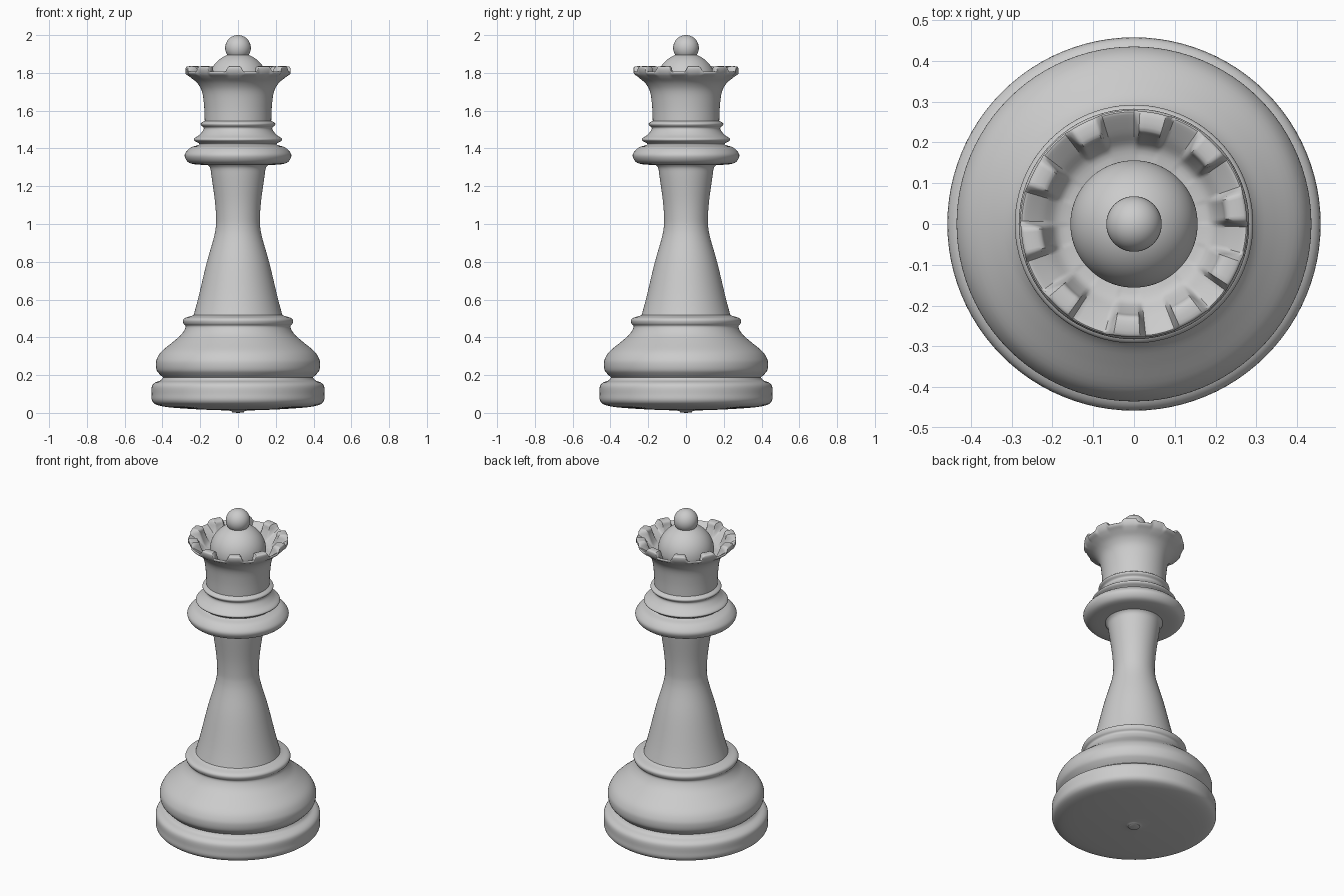
import bpy, math
from mathutils import Vector

if "Cube" in bpy.data.objects:
    bpy.data.objects.remove(bpy.data.objects["Cube"])


def smooth_profile(pts, steps=4):
    """Catmull-Rom curve through (radius, height) points."""
    p = [Vector(q) for q in pts]
    p = [p[0]] + p + [p[-1]]
    out = []
    for i in range(1, len(p) - 2):
        a, b, c, d = p[i - 1:i + 3]
        for k in range(steps):
            t = k / steps
            v = 0.5 * (2 * b + (c - a) * t + (2 * a - 5 * b + 4 * c - d) * t * t
                       + (3 * b - a - 3 * c + d) * t ** 3)
            out.append(Vector((max(v.x, 0.0005), max(v.y, 0))))
    return out + [p[-1]]


def lathe(name, pts, segs=96, alt=None, mask=None):
    """Spin a profile; where mask(angle) > 0 blend towards the alt profile."""
    prof = smooth_profile(pts)
    other = smooth_profile(alt) if alt else prof
    n = len(prof)
    verts, faces = [], []
    for s in range(segs):
        a = 2 * math.pi * s / segs
        m = mask(math.degrees(a)) if mask else 0
        for p, q in zip(prof, other):
            r, z = p.lerp(q, m)
            verts.append((r * math.cos(a), r * math.sin(a), z))
        t = (s + 1) % segs
        faces += [(s * n + i, t * n + i, t * n + i + 1, s * n + i + 1) for i in range(n - 1)]
    me = bpy.data.meshes.new(name)
    me.from_pydata(verts, [], faces)
    ob = bpy.data.objects.new(name, me)
    bpy.context.collection.objects.link(ob)
    finish(ob)
    return ob


def finish(ob):
    bpy.ops.object.select_all(action='DESELECT')
    ob.select_set(True)
    bpy.context.view_layer.objects.active = ob
    bpy.ops.object.shade_smooth_by_angle(angle=math.radians(40))


# Foot disc with a slightly domed underside
lathe("foot", [(0, 0), (0.03, 0.003), (0.05, 0.012), (0.2, 0.018), (0.36, 0.029),
               (0.43, 0.043), (0.455, 0.065), (0.457, 0.10), (0.456, 0.14),
               (0.44, 0.16), (0.41, 0.172), (0.397, 0.188)])

# Bulging base and the ring above it
lathe("base_bulge", [(0.397, 0.188), (0.415, 0.205), (0.43, 0.225), (0.435, 0.255),
                     (0.43, 0.285), (0.405, 0.325), (0.345, 0.375), (0.30, 0.415),
                     (0.277, 0.455), (0.288, 0.472), (0.292, 0.49), (0.28, 0.503),
                     (0.25, 0.512), (0.235, 0.518)])

# Waisted stem
lathe("stem", [(0.235, 0.518), (0.21, 0.61), (0.167, 0.79), (0.13, 0.92),
               (0.118, 0.98), (0.116, 1.03), (0.122, 1.12), (0.14, 1.25),
               (0.147, 1.295), (0.16, 1.313)])

# Stacked collar rings
lathe("collar", [(0.16, 1.313), (0.22, 1.315), (0.26, 1.325), (0.28, 1.35),
                 (0.279, 1.375), (0.25, 1.405), (0.21, 1.418), (0.207, 1.427),
                 (0.23, 1.44), (0.232, 1.452), (0.205, 1.472), (0.185, 1.495),
                 (0.182, 1.51), (0.195, 1.522), (0.196, 1.534), (0.176, 1.546)])

# Crown: low rim profile blended with a thick raised tooth profile
TEETH = (80, 45, 9, -26, -59, -94, -133, -171, -207, -243)


def tooth_mask(deg):
    d = min(abs((deg - t + 180) % 360 - 180) for t in TEETH)
    x = min(max((10.5 - d) / 4, 0), 1)
    return x * x * (3 - 2 * x)


wall = [(0.176, 1.546), (0.179, 1.62), (0.19, 1.70), (0.215, 1.745), (0.25, 1.775)]
floor = [(0.19, 1.745), (0.15, 1.735)]
notch = wall + [(0.272, 1.79), (0.279, 1.80), (0.277, 1.806), (0.268, 1.805), (0.225, 1.775)] + floor
tooth = wall + [(0.269, 1.795), (0.277, 1.82), (0.27, 1.834), (0.23, 1.831), (0.218, 1.80)] + floor
lathe("crown", notch, 240, tooth, tooth_mask)

# Cap dome and finial ball
lathe("cap_dome", [(0.153, 1.735)] + [(0.156 * math.cos(a * math.pi / 16),
                                       1.755 + 0.15 * math.sin(a * math.pi / 16)) for a in range(9)])
bpy.ops.mesh.primitive_uv_sphere_add(segments=48, ring_count=24, radius=0.068, location=(0, 0, 1.932))
ball = bpy.context.object
ball.name = "finial_ball"
finish(ball)
